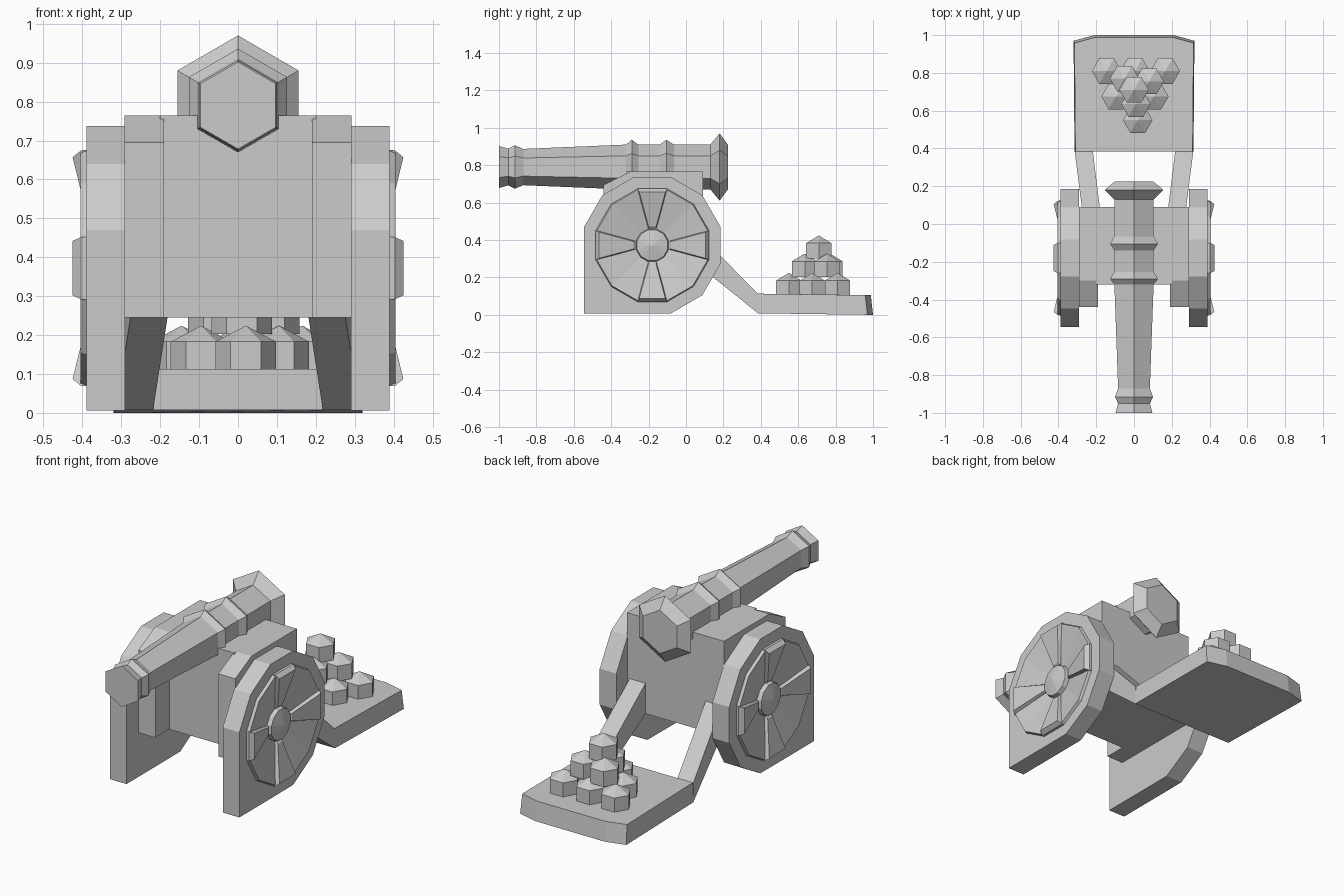
import bpy, bmesh
from math import sin, cos, pi, radians
from mathutils import Vector

if "Cube" in bpy.data.objects:
    bpy.data.objects.remove(bpy.data.objects["Cube"])


def make(name, verts, faces, mirror=False):
    bm = bmesh.new()
    vs = [bm.verts.new(v) for v in verts]
    for f in faces:
        bm.faces.new([vs[i] for i in f])
    bmesh.ops.recalc_face_normals(bm, faces=bm.faces)
    me = bpy.data.meshes.new(name)
    bm.to_mesh(me)
    bm.free()
    ob = bpy.data.objects.new(name, me)
    bpy.context.collection.objects.link(ob)
    if mirror:
        ob.modifiers.new("mirror", 'MIRROR').use_mirror_merge = False
    return ob


def skin(name, rings, mirror=False):
    """Join equal-length rings of points and cap both ends."""
    n = len(rings[0])
    faces = [list(range(n)), [(len(rings) - 1) * n + i for i in range(n)]]
    for r in range(len(rings) - 1):
        for i in range(n):
            j = (i + 1) % n
            faces.append([r * n + i, r * n + j, (r + 1) * n + j, (r + 1) * n + i])
    return make(name, [p for ring in rings for p in ring], faces, mirror)


def side_prism(name, profile, x0, x1, mirror=False):
    return skin(name, [[(x, y, z) for y, z in profile] for x in (x0, x1)], mirror)


def circle(n, r, start):
    return [(r * cos(start + 2 * pi * i / n), r * sin(start + 2 * pi * i / n)) for i in range(n)]


# Hexagonal barrel, lathed along y
BZ = 0.79
barrel = [(-1, .112), (-.95, .098), (-.915, .116), (-.87, .097), (-.32, .12), (-.29, .146),
          (-.255, .12), (-.14, .12), (-.105, .146), (-.065, .12), (.13, .12), (.18, .18), (.225, .118)]
skin("barrel", [[(a, y, BZ + b) for a, b in circle(6, r, pi / 2)] for y, r in barrel])

# Carriage body and cheeks
side_prism("carriage_body", [(-.32, .245), (.09, .245), (.09, .765), (-.32, .765)], -.2, .2)
side_prism("carriage_cheek", [(-.44, .245), (.09, .245), (.09, .765), (-.30, .765), (-.44, .695)],
           .19, .292, True)

# Wheels: twelve-sided slab with one corner carried down to the ground
WY, WZ = -.18, .372
rim = [(WY + a, WZ + b) for a, b in circle(12, .378, radians(15))]
rim[7:8] = []                       # vertex at 225 degrees
rim[6] = (WY - .365, .006)          # square front foot
rim[7] = (WY + rim[7][0] - WY, .006)
wheel = side_prism("wheel", rim, .29, .39)


def wheel_ring(r, x):
    return [(x, WY + a, WZ + b) for a, b in circle(12, r, radians(15))]


cutter = skin("wheel_cutter", [wheel_ring(.29, .335), wheel_ring(.29, .5)])
cutter.hide_render = True
cutter.hide_viewport = True
cut = wheel.modifiers.new("recess", 'BOOLEAN')
cut.operation = 'DIFFERENCE'
cut.solver = 'EXACT'
cut.object = cutter
wheel.modifiers.new("mirror", 'MIRROR').use_mirror_merge = False

# Dished wheel face with hub
skin("wheel_face", [wheel_ring(r, x) for r, x in
                    [(.312, .33), (.312, .39), (.306, .405), (.295, .403), (.09, .362),
                     (.085, .385), (.004, .402)]], True)

# Four wedge spokes per wheel
for k in range(4):
    c, s = cos(k * pi / 2), sin(k * pi / 2)

    def at(x, r, w):
        return (x, WY + r * c - w * s, WZ + r * s + w * c)
    back = [at(.345, .09, -.022), at(.345, .305, -.08), at(.345, .305, .08), at(.345, .09, .022)]
    mid = [at(.37, .09, -.022), at(.403, .303, -.08), at(.403, .303, .08), at(.37, .09, .022)]
    front = [at(.38, .10, -.02), at(.425, .285, -.07), at(.425, .285, .07), at(.38, .10, .02)]
    skin("wheel_spoke", [back, mid, front], True)

# Trail arms sloping down to the platform
skin("trail_arm", [[(a, .08, .253), (b, .08, .253), (b, .08, .42), (a, .08, .42)],
                   [(c, .385, .008), (d, .385, .008), (d, .385, .113), (c, .385, .113)]]
     if (a := .18, b := .275, c := .218, d := .314) else [], True)

# Ammunition platform with clipped rear corners
outline = [(-.315, .385), (.315, .385), (.32, .97), (.21, 1), (-.21, 1), (-.32, .97)]
skin("platform", [[(x, y, .008 if y < .5 else 0) for x, y in outline],
                  [(x * .985, y - (.012 if y > .5 else 0), .113 if y < .5 else .105) for x, y in outline]])

# Stacked six-sided shot, each a short prism with a pointed top
shots = [(-.145, .81, .1), (.005, .81, .1), (.165, .81, .1), (-.095, .675, .1), (.105, .675, .1),
         (.02, .55, .1), (-.05, .77, .203), (.08, .755, .203), (.01, .635, .203), (0, .71, .3)]
for x, y, z in shots:
    hexa = circle(6, .078, 0)
    skin("shot", [[(x + a * k, y + b * k, z + h) for a, b in hexa]
                  for h, k in ((0, 1), (.083, 1), (.123, .03))])
